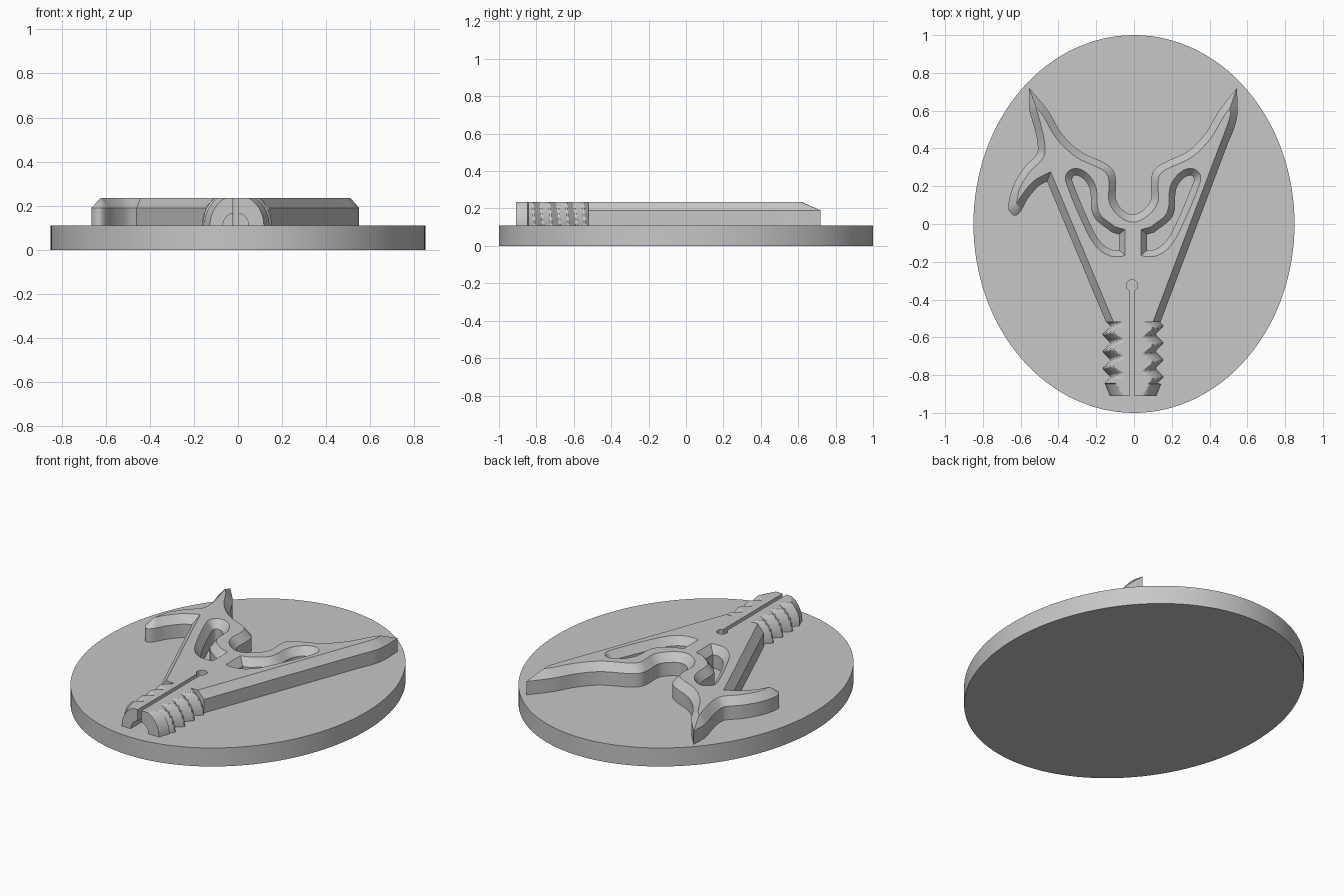
import bpy, bmesh, math
from mathutils import Vector

if "Cube" in bpy.data.objects:
    bpy.data.objects.remove(bpy.data.objects["Cube"])

Z0, ZC, Z1 = 0.10, 0.19, 0.235   # relief bottom, chamfer start, top
BASE_TOP, CX, BEVEL = 0.11, -0.005, 0.037

grey = bpy.data.materials.new("mid_grey")
grey.diffuse_color = (0.57, 0.57, 0.57, 1)
grey.use_nodes = True
grey.node_tree.nodes["Principled BSDF"].inputs["Base Color"].default_value = grey.diffuse_color


def make_object(name, bm):
    bmesh.ops.remove_doubles(bm, verts=bm.verts, dist=0.0002)
    bmesh.ops.recalc_face_normals(bm, faces=bm.faces)
    me = bpy.data.meshes.new(name)
    bm.to_mesh(me)
    bm.free()
    me.materials.append(grey)
    ob = bpy.data.objects.new(name, me)
    bpy.context.collection.objects.link(ob)
    return ob


def activate(ob):
    bpy.ops.object.select_all(action='DESELECT')
    ob.select_set(True)
    bpy.context.view_layer.objects.active = ob


def offset(pts, d):
    """Inset a clockwise loop by d; edges too short to survive collapse."""
    n = len(pts)
    dirs = [(pts[(i + 1) % n] - pts[i]).normalized() for i in range(n)]
    base = [pts[i] + Vector((dirs[i].y, -dirs[i].x)) * d for i in range(n)]

    def meet(i, j):
        c = dirs[i].cross(dirs[j])
        if abs(c) < 1e-4:
            return base[j]
        return base[i] + dirs[i] * ((base[j] - base[i]).cross(dirs[j]) / c)

    live = list(range(n))
    while len(live) > 3:
        m = len(live)
        corner = [meet(live[k - 1], live[k]) for k in range(m)]
        length = [(corner[(k + 1) % m] - corner[k]).dot(dirs[live[k]]) for k in range(m)]
        worst = min(range(m), key=lambda k: length[k])
        if length[worst] > 0:
            break
        live.pop(worst)
    out = []
    for i in range(n):
        nxt = next((k for k, e in enumerate(live) if e >= i), 0)
        out.append(meet(live[nxt - 1], live[nxt]))
    return out


def smooth_loop(pts, sharp, steps=5):
    """Spline through the points, keeping the sharp ones as corners."""
    n, out = len(pts), []
    tangent = [(pts[(i + 1) % n] - pts[i - 1]).normalized() for i in range(n)]
    for i in range(n):
        j = (i + 1) % n
        p, q = pts[i], pts[j]
        ln = (q - p).length
        if i in sharp and j in sharp:
            out.append(p)
            continue
        ta = (q - p) if i in sharp else tangent[i] * ln
        tb = (q - p) if j in sharp else tangent[j] * ln
        for k in range(steps):
            t = k / steps
            out.append(p * (2*t**3 - 3*t*t + 1) + ta * (t**3 - 2*t*t + t)
                       + q * (3*t*t - 2*t**3) + tb * (t**3 - t*t))
    return out


def loft(name, layers):
    """Solid through stacked loops given as (loop, z)."""
    bm = bmesh.new()
    rings = [[bm.verts.new((p.x, p.y, z)) for p in loop] for loop, z in layers]
    for lo, hi in zip(rings, rings[1:]):
        for i in range(len(lo)):
            bm.faces.new((lo[i - 1], lo[i], hi[i], hi[i - 1]))
    bm.faces.new(rings[0])
    bm.faces.new(rings[-1])
    return make_object(name, bm)


def cut(ob, cutters):
    """Subtract each cutter, undoing any cut that destroys the part."""
    activate(ob)
    for c in cutters:
        saved = ob.data.copy()
        m = ob.modifiers.new("cut", 'BOOLEAN')
        m.operation, m.solver, m.object = 'DIFFERENCE', 'EXACT', c
        bpy.ops.object.modifier_apply(modifier=m.name)
        if len(ob.data.polygons) < 0.6 * len(saved.polygons):
            ob.data = saved


def circle(x, y, rx, ry, n):
    return [Vector((x + rx * math.cos(-2 * math.pi * i / n),
                    y + ry * math.sin(-2 * math.pi * i / n))) for i in range(n)]


# Oval base plate
oval = circle(0, 0, 0.85, 1.0, 128)
base = loft("base_plate", [(oval, 0), (oval, BASE_TOP)])

# Horned body: neck, hook, left horn, centre notch, right horn
outline = [(-.148, -.52), (-.46, .225), (-.505, .20), (-.565, .13), (-.605, .06),
           (-.635, .045), (-.665, .085), (-.64, .20), (-.58, .30), (-.515, .37),
           (-.51, .42), (-.525, .50), (-.555, .61), (-.555, .72), (-.455, .60),
           (-.38, .475), (-.285, .385), (-.15, .32), (-.105, .275), (-.095, .21),
           (-.095, .13), (-.06, .075), (-.005, .05), (.05, .075), (.09, .13),
           (.09, .21), (.10, .275), (.15, .32), (.285, .385), (.375, .475),
           (.45, .60), (.545, .72), (.545, .56), (.487, .40), (.14, -.52)]
outer = [Vector(p) for p in outline]
top = offset(outer, BEVEL)
for i, s in ((0, 1), (-1, -1)):          # open neck end stays vertical
    top[i] = outer[i] + Vector((s * 0.04, 0))
corners = {0, 1, 13, 31, 33, 34}
lo, hi = smooth_loop(outer, corners), smooth_loop(top, corners)
body = loft("horned_body", [(lo, Z0), (lo, ZC), (hi, Z1)])

# Pair of tapered windows, wide at the top
window = [(.037, -.03), (.037, -.165), (.06, -.172), (.12, -.168), (.18, -.13),
          (.235, -.05), (.35, .22), (.345, .27), (.295, .295), (.23, .26),
          (.19, .19), (.175, .06), (.09, -.015)]
ends = {0, 1, 12}
cutters = []
for side in (1, -1):
    pts = [Vector((CX - x - .005, y)) for x, y in window]   # clockwise loop
    inner = smooth_loop(offset(pts, 0.033), ends, 4)
    outer_loop = smooth_loop(pts, ends, 4)
    k = 0.1                                # continue the slope above the top
    above = [t + (t - b) * k for t, b in zip(outer_loop, inner)]
    if side == 1:
        inner, above = ([Vector((2 * CX - p.x, p.y)) for p in l] for l in (inner, above))
    cutters.append(loft("window_cutter", [(inner, 0.05), (inner, ZC),
                                          (above, Z1 + (Z1 - ZC) * k)]))

# Slit with round end, and the bore below it
slit = [Vector(p) for p in ((-.022, -1), (-.022, -.33), (.002, -.33), (.002, -1))]
slit_cut = loft("slit_cutter", [(slit, 0.05), (slit, 0.3)])
eye = circle(-.01, -.325, .03, .03, 24)
eye_cut = loft("keyhole_cutter", [(eye, 0.05), (eye, 0.3)])
bm = bmesh.new()
bmesh.ops.create_cone(bm, cap_ends=True, segments=32, radius1=.058, radius2=.058, depth=.6)
bore_cut = make_object("bore_cutter", bm)
bore_cut.rotation_euler = (math.pi / 2, 0, 0)
bore_cut.location = (-.01, -.72, BASE_TOP)
bpy.context.view_layer.update()

# Threaded half-round neck with a tapered end collar
PITCH, Y0, Y1, NY, NA = 0.09, -0.91, -0.52, 117, 64


def neck_radius(y, a):
    if y < -0.845:
        return 0.122 + 0.026 * (y - Y0) / 0.065
    f = (y / PITCH + a / (2 * math.pi)) % 1.0
    wave = min(1, max(0, 2.6 * abs(f - 0.5) - 0.15))
    return 0.122 + 0.036 * wave


bm = bmesh.new()
rings = []
for i in range(NY + 1):
    y = Y0 + (Y1 - Y0) * i / NY
    ring = [bm.verts.new((CX + neck_radius(y, 0), y, Z0))]
    for j in range(NA + 1):
        a = math.pi * j / NA
        r = neck_radius(y, a)
        ring.append(bm.verts.new((CX + r * math.cos(a), y,
                    min(Z1, BASE_TOP + (0.055 + 0.68 * r) * math.sin(a)))))
    ring.append(bm.verts.new((CX - neck_radius(y, math.pi), y, Z0)))
    rings.append(ring)
for p, q in zip(rings, rings[1:]):
    for j in range(len(p)):
        bm.faces.new((p[j - 1], p[j], q[j], q[j - 1]))
bm.faces.new(rings[0])
bm.faces.new(rings[-1])
neck = make_object("threaded_neck", bm)

cut(body, cutters + [slit_cut, eye_cut, bore_cut])
cut(neck, [slit_cut, bore_cut])
for c in cutters + [slit_cut, eye_cut, bore_cut]:
    bpy.data.objects.remove(c)

for ob in (base, body, neck):
    activate(ob)
    bpy.ops.object.shade_smooth_by_angle(angle=math.radians(28))
